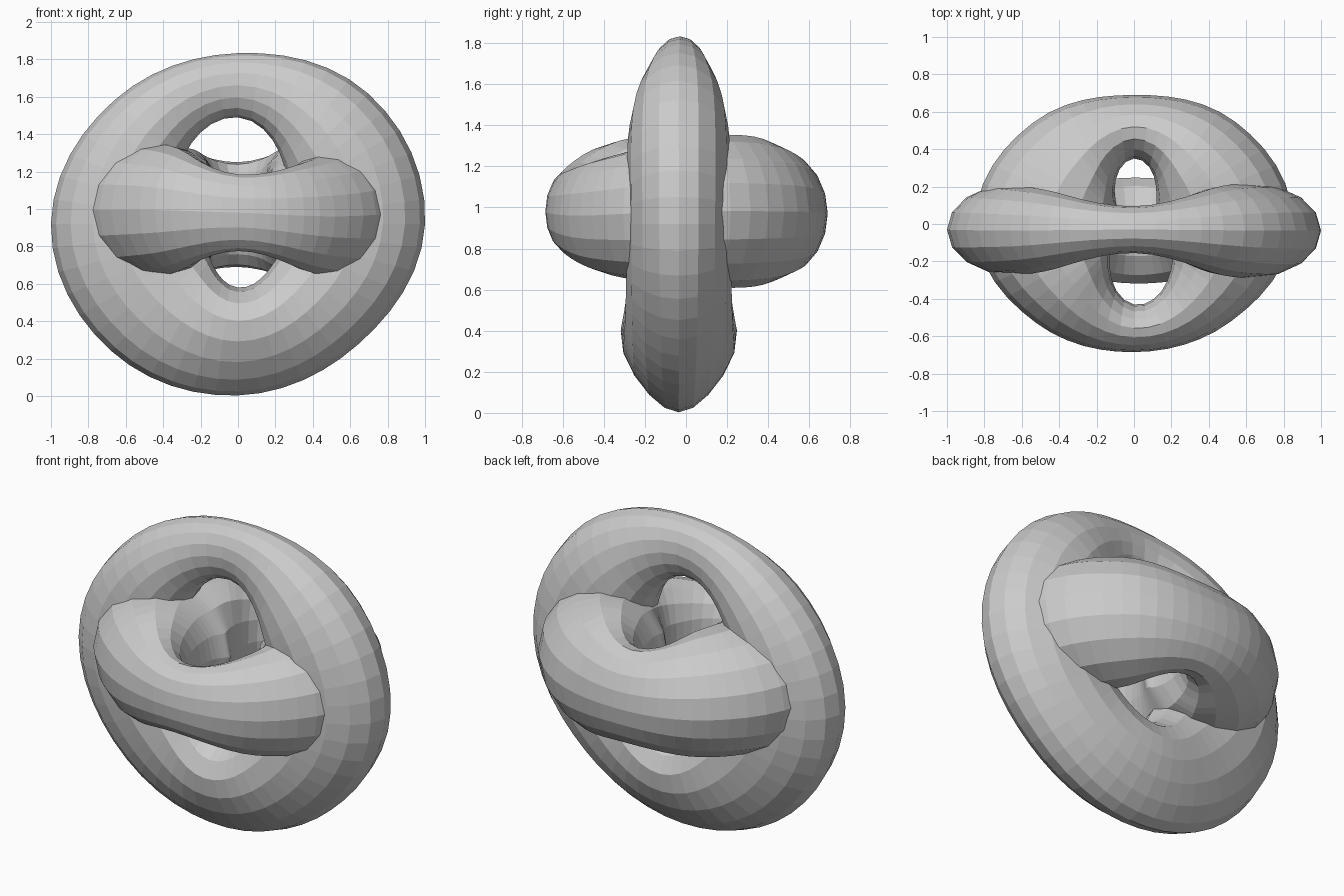
import bpy
import math
from mathutils import Vector

if "Cube" in bpy.data.objects:
    bpy.data.objects.remove(bpy.data.objects["Cube"])


def wave(values, t):
    """Periodic smooth interpolation through evenly spaced values."""
    n = len(values)
    i = math.floor(t * n)
    f = t * n - i
    a, b, c, d = (values[(i + k) % n] for k in (-1, 0, 1, 2))
    return b + 0.5 * f * (c - a + f * (2*a - 5*b + 4*c - d + f * (3*(b - c) + d - a)))


def ring(name, centre, u, v, inner, outer, depth, offset, skew, segments=48, sides=16):
    """Uneven ring in the u-v plane, with rounded sections of varying size."""
    centre, u, v = Vector(centre), Vector(u), Vector(v)
    w = u.cross(v)
    verts, faces = [], []
    for s in range(segments):
        t = s / segments
        a = math.tau * t
        radial = u * math.cos(a) + v * math.sin(a)
        r_in, r_out = wave(inner, t), wave(outer, t)
        for k in range(sides):
            b = math.tau * k / sides
            r = (r_in + r_out) / 2 + (r_out - r_in) / 2 * math.cos(b)
            d = wave(depth, t) * math.sin(b) * (1 - wave(skew, t) * math.cos(b))
            verts.append(centre + radial * r + w * (wave(offset, t) + d))
            s2, k2 = (s + 1) % segments, (k + 1) % sides
            faces.append((s * sides + k, s2 * sides + k,
                          s2 * sides + k2, s * sides + k2))
    mesh = bpy.data.meshes.new(name)
    mesh.from_pydata(verts, [], faces)
    mesh.update()
    obj = bpy.data.objects.new(name, mesh)
    bpy.context.collection.objects.link(obj)
    return obj


# Control values run every 45 degrees, starting at +x
# Large upright ring (its depth axis points to -y)
ring("upright_ring", (0, 0, 0.92), (1, 0, 0), (0, 0, 1),
     inner=[0.27, 0.37, 0.57, 0.44, 0.28, 0.23, 0.34, 0.28],
     outer=[1.00, 0.985, 0.913, 0.935, 1.00, 0.96, 0.917, 0.91],
     depth=[0.25, 0.24, 0.125, 0.22, 0.245, 0.25, 0.27, 0.26],
     offset=[0.035, 0.035, 0.03, 0.035, 0.03, 0.03, 0.035, 0.035],
     skew=[0.0, 0.0, 0.0, 0.0, 0.0, 0.15, 0.35, 0.15])

# Smaller level ring crossing through it (its depth axis points up)
ring("level_ring", (0, 0, 0.98), (1, 0, 0), (0, 1, 0),
     inner=[0.12, 0.17, 0.35, 0.13, 0.06, 0.17, 0.43, 0.29],
     outer=[0.85, 0.77, 0.69, 0.765, 0.85, 0.745, 0.685, 0.735],
     depth=[0.36, 0.365, 0.28, 0.35, 0.36, 0.33, 0.205, 0.29],
     offset=[0.0, 0.0, -0.01, 0.0, 0.01, 0.015, 0.0, -0.02],
     skew=[0.0, 0.1, 0.1, 0.1, 0.0, 0.0, 0.0, 0.0])
